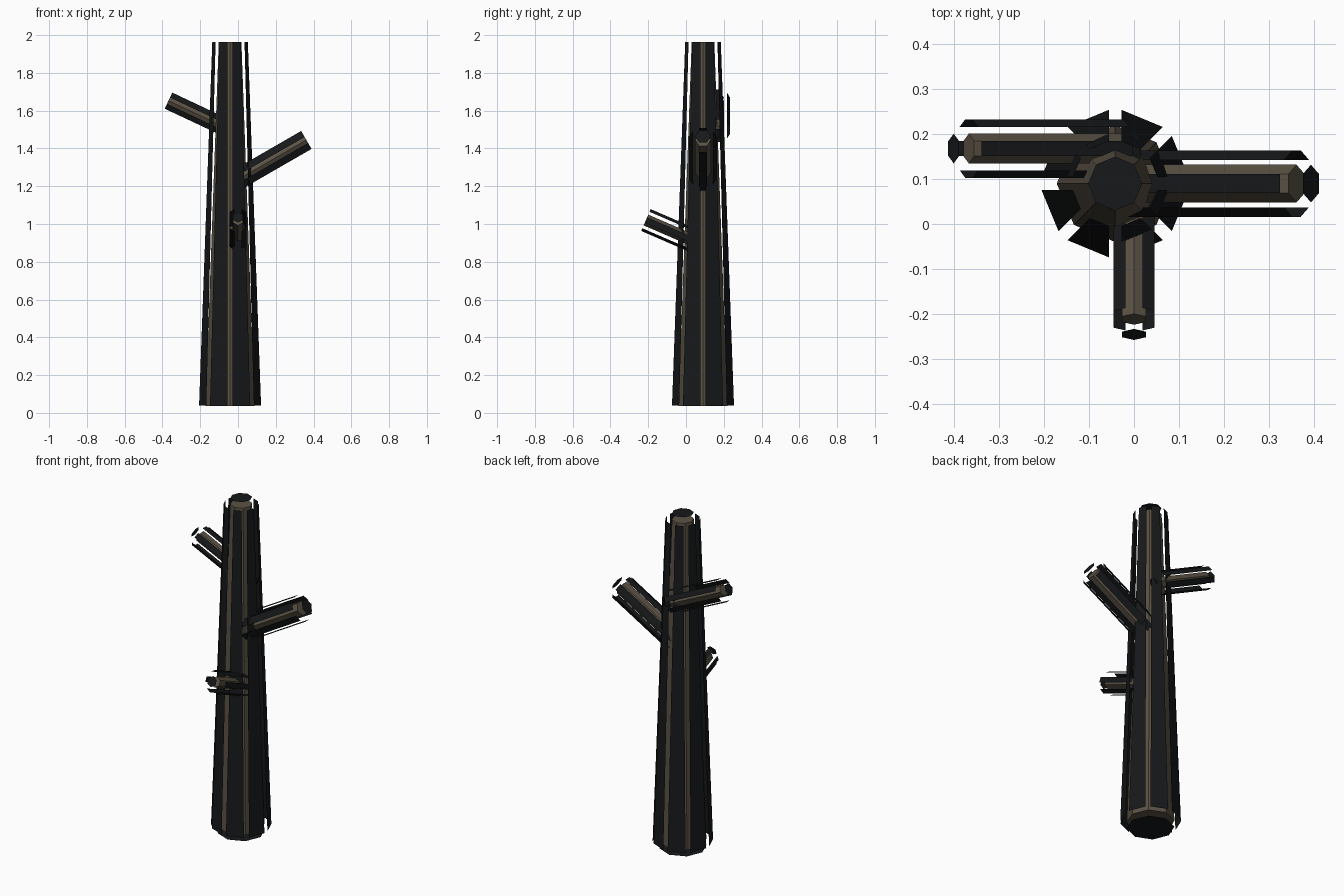
import bpy, bmesh, math
from mathutils import Vector

if "Cube" in bpy.data.objects:
    bpy.data.objects.remove(bpy.data.objects["Cube"])

SHELL = 0.037  # distance of the dark panels from the wood


def material(name, rgb):
    m = bpy.data.materials.new(name)
    m.diffuse_color = (*rgb, 1)
    m.use_nodes = True
    m.node_tree.nodes["Principled BSDF"].inputs["Base Color"].default_value = m.diffuse_color
    return m


wood = material("wood", (0.105, 0.085, 0.06))
dark = material("dark_bark", (0.008, 0.009, 0.01))


def add_object(name, bm, mat):
    mesh = bpy.data.meshes.new(name)
    bm.to_mesh(mesh)
    bm.free()
    mesh.materials.append(mat)
    bpy.context.collection.objects.link(bpy.data.objects.new(name, mesh))


def log(name, start, end, r0, r1, sides, side_dir, roll=0):
    """Faceted log plus a loose panel floating outside each of its faces."""
    start, end, u = Vector(start), Vector(end), Vector(side_dir)
    v = (end - start).normalized().cross(u)
    bm = bmesh.new()
    rings = []
    for centre, r in ((start, r0), (end, r1)):
        ring = []
        for i in range(sides):
            a = math.radians(roll) + i * math.tau / sides
            ring.append(bm.verts.new(centre + r * (math.cos(a) * u + math.sin(a) * v)))
        rings.append(ring)
    lo, hi = rings
    bm.faces.new(lo[::-1])
    bm.faces.new(hi)
    for i in range(sides):
        j = (i + 1) % sides
        bm.faces.new((lo[i], lo[j], hi[j], hi[i]))
    bm.normal_update()

    # bark panels: every face copied and pushed along its normal
    shell = bmesh.new()
    for f in bm.faces:
        shell.faces.new([shell.verts.new(p.co + f.normal * SHELL) for p in f.verts])
    shell.normal_update()
    add_object(name, bm, wood)
    add_object(name + "_bark_panels", shell, dark)


# trunk
log("trunk", (-0.042, 0.09, 0.037), (-0.042, 0.09, 1.963), 0.13, 0.06, 8, (1, 0, 0))
# branches
log("right_branch", (-0.042, 0.09, 1.212), (0.362, 0.09, 1.445), 0.042, 0.042, 6, (0, 1, 0))
log("left_branch", (-0.03, 0.168, 1.494), (-0.368, 0.168, 1.653), 0.033, 0.033, 6, (0, 1, 0))
log("front_branch", (0, 0.06, 0.903), (0, -0.212, 1.021), 0.031, 0.031, 6, (1, 0, 0), 30)
